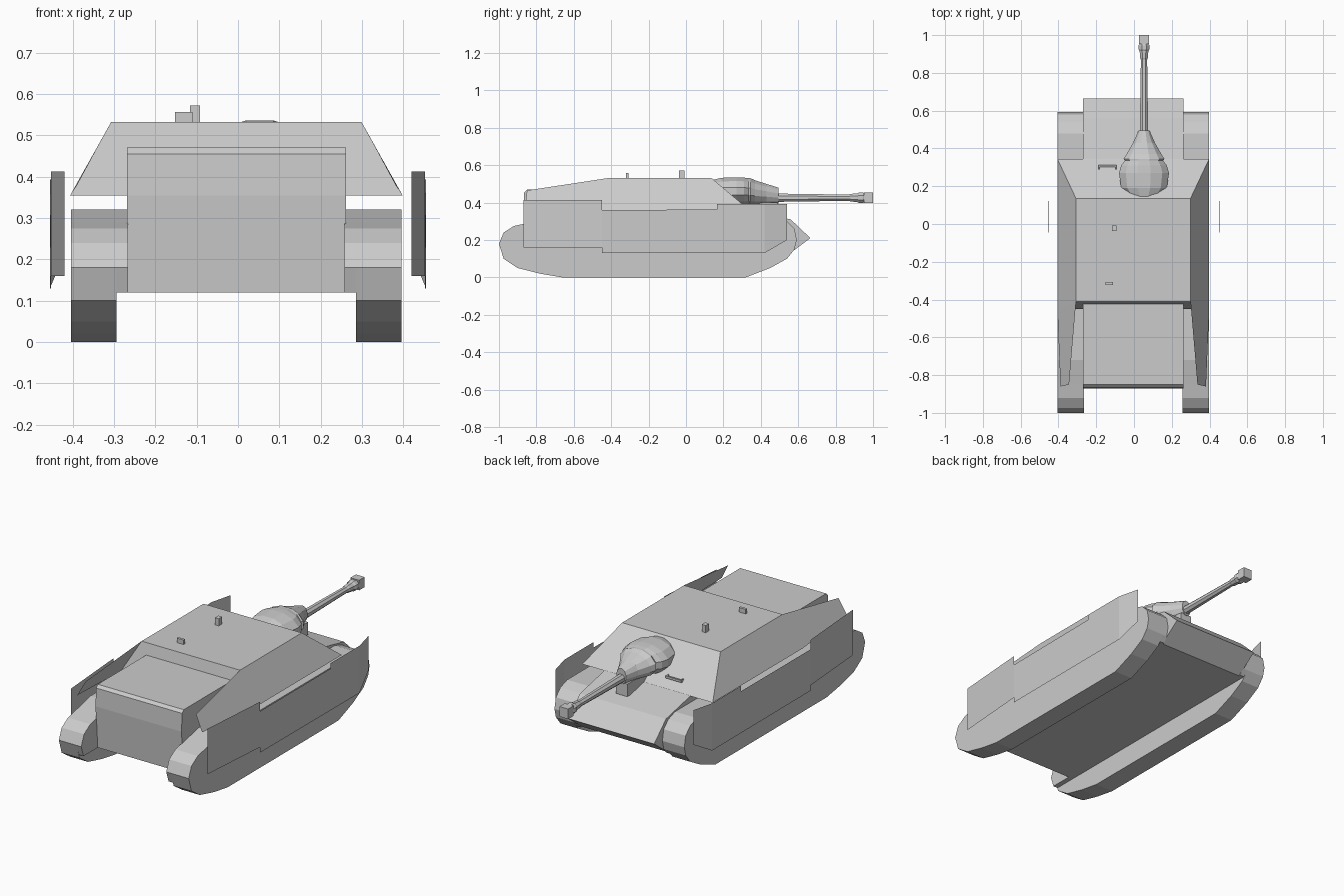
import bpy, bmesh, math
from mathutils import Vector

CX = -0.004      # hull centre line
GX = 0.053       # gun axis


def make(name, verts, faces, solid=True):
    me = bpy.data.meshes.new(name)
    me.from_pydata([Vector(v) for v in verts], [], faces)
    if solid:
        bm = bmesh.new()
        bm.from_mesh(me)
        bmesh.ops.recalc_face_normals(bm, faces=bm.faces)
        bm.to_mesh(me)
        bm.free()
    ob = bpy.data.objects.new(name, me)
    bpy.context.collection.objects.link(ob)
    return ob


def loft(name, rings):
    """Closed solid through rings of equal point count."""
    n = len(rings[0])
    verts = [p for r in rings for p in r]
    faces = [tuple(range(n)), tuple(range((len(rings) - 1) * n, len(rings) * n))]
    for k in range(len(rings) - 1):
        for i in range(n):
            j = (i + 1) % n
            faces.append((k * n + i, k * n + j, (k + 1) * n + j, (k + 1) * n + i))
    return make(name, verts, faces)


def prism(name, profile, x0, x1):
    """Extrude a (y, z) profile along x."""
    return loft(name, [[(x, y, z) for y, z in profile] for x in (x0, x1)])


def box(name, x0, x1, y0, y1, z0, z1):
    return prism(name, [(y0, z0), (y1, z0), (y1, z1), (y0, z1)], x0, x1)


def lathe(name, sections, sides, turn=0.5):
    """Elliptic rings along the gun axis: (y, half width, centre z, half height)."""
    rings = []
    for y, rx, zc, rz in sections:
        ang = [2 * math.pi * (i + turn) / sides for i in range(sides)]
        rings.append([(GX + rx * math.cos(a), y, zc + rz * math.sin(a)) for a in ang])
    return loft(name, rings)


# Lower hull with front deck, rear deck and wedge-shaped tail
prism("hull", [(-0.85, 0.47), (-0.42, 0.47), (-0.40, 0.36), (0.345, 0.356), (0.56, 0.31),
               (0.665, 0.21), (0.545, 0.12), (-0.855, 0.12), (-0.87, 0.355), (-0.865, 0.455)],
      CX - 0.265, CX + 0.265)


# Sloped upper superstructure
def rect(x, y0, y1, z):
    return [(CX - x, y0, z), (CX + x, y0, z), (CX + x, y1, z), (CX - x, y1, z)]


loft("superstructure", [rect(0.402, -0.45, 0.345, 0.355), rect(0.303, -0.41, 0.135, 0.532)])

# Track runs
track = [(-1.0, 0.18), (-0.975, 0.10), (-0.90, 0.05), (-0.78, 0.02), (-0.66, 0.0),
         (0.32, 0.0), (0.45, 0.05), (0.54, 0.10), (0.58, 0.15), (0.592, 0.20),
         (0.58, 0.26), (0.54, 0.30), (0.48, 0.32), (-0.72, 0.32), (-0.85, 0.29),
         (-0.92, 0.275), (-0.975, 0.24)]
inner = [(-0.98, 0.12), (0.555, 0.12)] + track[8:] + [(-1.0, 0.18)]

for side, s in (("left", -1), ("right", 1)):
    prism(side + "_track", track, CX + s * 0.29, CX + s * 0.40)
    prism(side + "_track_inner_guard", inner, CX + s * 0.262, CX + s * 0.29)

    # Thin sloped sheet beside the front deck
    make(side + "_deck_side_sheet",
         [(CX + s * x, y, z) for x, y, z in ((0.303, -0.41, 0.532), (0.34, -0.85, 0.465),
                                            (0.385, -0.86, 0.38), (0.402, -0.45, 0.355))],
         [(0, 1, 2, 3)], False)

    # Hanging side skirt, toed in at both ends
    skirt = [(0.42, -0.87, 0.16), (0.452, -0.45, 0.16), (0.452, -0.45, 0.36),
             (0.452, -0.45, 0.413), (0.42, -0.87, 0.413), (0.452, -0.45, 0.13),
             (0.455, 0.42, 0.13), (0.455, 0.42, 0.393), (0.455, 0.165, 0.393),
             (0.455, 0.165, 0.363), (0.425, 0.54, 0.20), (0.425, 0.54, 0.393)]
    make(side + "_skirt", [(s * x, y, z) for x, y, z in skirt],
         [(0, 1, 2, 3, 4), (5, 6, 7, 8, 9, 2, 1), (6, 10, 11, 7)], False)

# Cast gun mantlet
lathe("mantlet", [(0.13, 0.075, 0.46, 0.06), (0.19, 0.125, 0.46, 0.075),
                  (0.27, 0.137, 0.46, 0.078), (0.31, 0.125, 0.46, 0.076),
                  (0.335, 0.105, 0.46, 0.073), (0.345, 0.112, 0.459, 0.074),
                  (0.37, 0.095, 0.453, 0.068), (0.43, 0.06, 0.446, 0.056),
                  (0.495, 0.03, 0.437, 0.044)], 12)

# Barrel with collar, then a square muzzle block
lathe("gun_barrel", [(y, r, 0.426, r) for y, r in ((0.48, 0.024), (0.87, 0.018), (0.88, 0.022),
                     (0.915, 0.025), (0.925, 0.031), (0.945, 0.031), (0.957, 0.024))], 8)
box("muzzle_block", GX - 0.027, GX + 0.027, 0.952, 1.0, 0.398, 0.454)

# Roof fittings
box("roof_periscope", -0.116, -0.092, -0.038, -0.008, 0.525, 0.572)
box("roof_vision_block", -0.152, -0.11, -0.322, -0.308, 0.525, 0.557)

# Small handrail on the sloped plate
box("handrail_bar", -0.188, -0.092, 0.303, 0.313, 0.396, 0.408)
for i, x in enumerate((-0.188, -0.098)):
    box("handrail_post_%d" % (i + 1), x, x + 0.006, 0.288, 0.303, 0.385, 0.408)

# Low rest under the mantlet
box("mantlet_rest", GX - 0.035, GX + 0.035, 0.32, 0.49, 0.33, 0.40)
